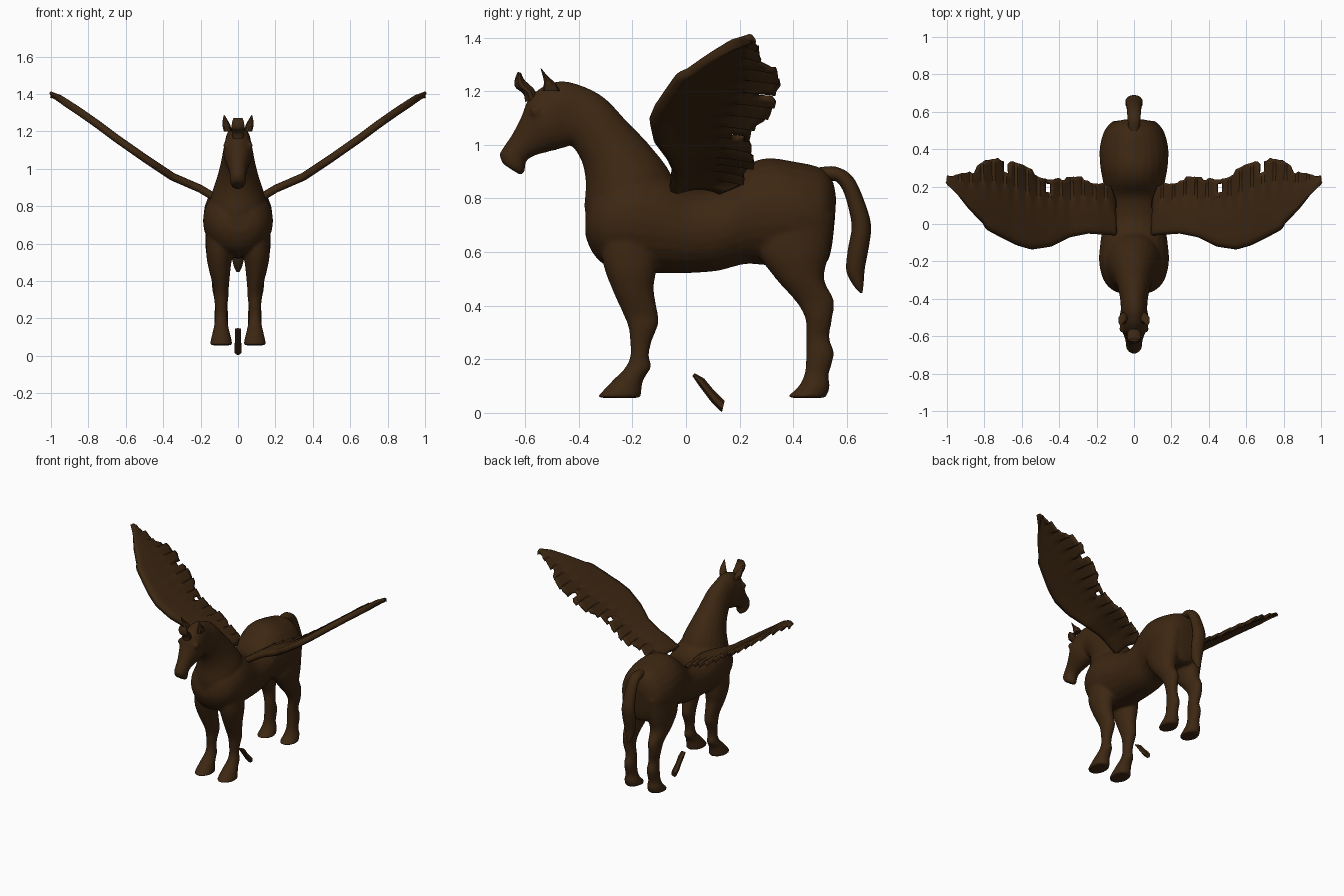
import bpy, bmesh, math, random
from mathutils import Vector

random.seed(4)
brown = bpy.data.materials.new("dark brown")
brown.diffuse_color = (0.046, 0.020, 0.006, 1)


def finish(bm, name, angle=35):
    bmesh.ops.recalc_face_normals(bm, faces=bm.faces)
    me = bpy.data.meshes.new(name)
    bm.to_mesh(me)
    bm.free()
    me.materials.append(brown)
    ob = bpy.data.objects.new(name, me)
    bpy.context.collection.objects.link(ob)
    bpy.context.view_layer.objects.active = ob
    for o in bpy.data.objects:
        o.select_set(o == ob)
    bpy.ops.object.shade_smooth_by_angle(angle=math.radians(angle))
    return ob


def catmull(rows, steps):
    """Smooth a list of number tuples."""
    out = []
    for i in range(len(rows) - 1):
        a, b = rows[max(i - 1, 0)], rows[i]
        c, d = rows[i + 1], rows[min(i + 2, len(rows) - 1)]
        for s in range(steps):
            t = s / steps
            out.append(tuple(
                q + 0.5 * t * (r - p + t * (2 * p - 5 * q + 4 * r - w + t * (3 * (q - r) + w - p)))
                for p, q, r, w in zip(a, b, c, d)))
    return out + [rows[-1]]


def loft(bm, rings, xc=None, sides=24, steps=4, side=1):
    """Skin ellipses; ring = (x centre), y1, z1, y2, z2, half width."""
    if xc is not None:
        rings = [(xc,) + r for r in rings]
    loops = []
    for x, y1, z1, y2, z2, w in catmull(rings, steps):
        mid = Vector((x * side, (y1 + y2) / 2, (z1 + z2) / 2))
        axis = Vector((0, (y1 - y2) / 2, (z1 - z2) / 2))
        loops.append([bm.verts.new(mid + axis * math.cos(a) + Vector((w * math.sin(a), 0, 0)))
                      for a in (2 * math.pi * k / sides for k in range(sides))])
    for p, q in zip(loops, loops[1:]):
        for k in range(sides):
            n = (k + 1) % sides
            bm.faces.new((p[k], p[n], q[n], q[k]))
    bm.faces.new(loops[0])
    bm.faces.new(loops[-1])


def interp(pts, x):
    for (xa, ya), (xb, yb) in zip(pts, pts[1:]):
        if x <= xb:
            return ya + (yb - ya) * (x - xa) / (xb - xa)
    return pts[-1][1]


# Horse body: torso, neck, head and legs fused into one skin
torso = [(-.375, .74, -.375, .66, .06), (-.35, .82, -.35, .60, .12), (-.29, .88, -.30, .55, .165),
         (-.2, .92, -.2, .525, .187), (-.1, .90, -.1, .52, .18), (.02, .84, .02, .522, .165),
         (.14, .85, .12, .53, .16), (.22, .92, .22, .555, .165), (.30, .95, .31, .55, .18),
         (.40, .938, .42, .55, .183), (.50, .915, .51, .55, .155), (.545, .87, .54, .6, .11),
         (.56, .80, .555, .72, .06)]
neck = [(-.05, .88, -.36, .66, .15), (-.08, .93, -.378, .76, .145), (-.15, 1.015, -.374, .86, .115),
        (-.22, 1.087, -.39, .94, .095), (-.30, 1.172, -.43, 1.0, .08), (-.38, 1.217, -.46, 1.0, .072),
        (-.46, 1.238, -.5, 1.02, .07), (-.52, 1.225, -.53, 1.04, .055)]
head = [(-.47, 1.235, -.42, 1.04, .055), (-.53, 1.22, -.43, 1.0, .075), (-.588, 1.17, -.47, .985, .077),
        (-.612, 1.11, -.52, .972, .064), (-.645, 1.045, -.57, .957, .049), (-.678, .995, -.597, .935, .044),
        (-.695, .965, -.602, .897, .043), (-.685, .93, -.62, .888, .032)]
front_leg = [(.095, -.32, .70, -.1, .70, .07), (.10, -.31, .56, -.11, .54, .07),
             (.098, -.275, .46, -.12, .46, .058), (.09, -.235, .37, -.103, .36, .041),
             (.09, -.215, .32, -.103, .33, .04), (.09, -.208, .26, -.13, .26, .033),
             (.09, -.208, .21, -.138, .21, .032), (.09, -.23, .165, -.13, .17, .037),
             (.09, -.27, .125, -.16, .12, .047), (.09, -.335, .056, -.168, .056, .062)]
hind_leg = [(.09, .28, .72, .555, .74, .08), (.095, .27, .60, .535, .60, .08),
            (.10, .335, .50, .515, .50, .062), (.10, .41, .415, .552, .42, .043),
            (.10, .445, .35, .545, .35, .037), (.09, .448, .28, .535, .28, .033),
            (.09, .448, .22, .552, .22, .037), (.09, .443, .15, .532, .14, .037),
            (.09, .42, .10, .537, .10, .049), (.09, .372, .056, .522, .056, .058)]
bm = bmesh.new()
for part in (torso, neck, head):
    loft(bm, part, xc=0)
for s in (1, -1):
    loft(bm, front_leg, side=s)
    loft(bm, hind_leg, side=s)
    # brow bump over the eye
    ball = bmesh.ops.create_uvsphere(bm, u_segments=12, v_segments=8, radius=.02)["verts"]
    bmesh.ops.translate(bm, verts=ball, vec=(s * .062, -.562, 1.125))
body = finish(bm, "horse_body")
rm = body.modifiers.new("fuse", 'REMESH')
rm.mode = 'VOXEL'
rm.voxel_size = 0.009
rm.use_smooth_shade = True
sm = body.modifiers.new("soften", 'SMOOTH')
sm.factor, sm.iterations = 0.5, 6

# Tail
bm = bmesh.new()
loft(bm, [(.49, .915, .51, .85, .03), (.56, .918, .555, .865, .035), (.622, .88, .585, .83, .038),
          (.665, .79, .607, .76, .042), (.69, .70, .618, .69, .047), (.682, .62, .604, .61, .046),
          (.667, .54, .598, .53, .036), (.662, .48, .625, .475, .022), (.658, .447, .65, .447, .008)],
     xc=0, sides=14)
finish(bm, "tail")

# Ears
bm = bmesh.new()
for s in (1, -1):
    loft(bm, [(.055, -.535, 1.20, -.47, 1.20, .022), (.062, -.53, 1.235, -.487, 1.23, .022),
              (.069, -.537, 1.265, -.515, 1.255, .013), (.073, -.543, 1.286, -.539, 1.284, .003)],
         sides=10, side=s)
finish(bm, "ears")

# Forelock tuft
bm = bmesh.new()
loft(bm, [(-.60, 1.16, -.55, 1.17, .03), (-.607, 1.19, -.565, 1.205, .035),
          (-.637, 1.215, -.585, 1.225, .036), (-.638, 1.245, -.605, 1.245, .034),
          (-.627, 1.272, -.615, 1.268, .026)], xc=0, sides=10)
finish(bm, "forelock")

# Wings: outline seen from above, height seen from the front
lead = [(.10, -.06), (.25, -.05), (.35, -.07), (.45, -.12), (.55, -.135), (.62, -.115), (.70, -.075),
        (.785, -.03), (.80, .0), (.88, .08), (.95, .165), (1.0, .23)]
trail = [(.10, .14), (.13, .22), (.30, .25), (.45, .25), (.53, .275), (.60, .315), (.66, .335),
         (.73, .355), (.80, .335), (.85, .295), (.90, .275), (1.0, .262)]
rise = [(.10, .835), (.20, .895), (.35, .96), (.50, 1.06), (.65, 1.165), (.75, 1.24),
        (.85, 1.31), (.95, 1.375), (1.0, 1.395)]
COLS, ROWS = 60, 14
jag = [random.uniform(-.022, .008) for _ in range(COLS + 1)]
bm = bmesh.new()
grid, weights = [], []
for i in range(COLS + 1):
    x = .10 + .90 * i / COLS
    a, b = interp(lead, x), interp(trail, x)
    col = []
    for j in range(ROWS + 1):
        v = j / ROWS
        blend = max(0, (v - .45) / .55)
        y = a + (b - a) * v + jag[i // 2] * blend ** 3
        # camber plus overlapping feather ridges
        z = interp(rise, x) + .012 * math.sin(math.pi * v) - .006 + .011 * blend * ((i % 4) / 1.5 - 1)
        col.append(bm.verts.new((x, y, z)))
        weights.append(max(.3, 1 - 1.1 * v) * (1 if j else .6))
    grid.append(col)
holes = [(.69, .30), (.465, .195)]
for i in range(COLS):
    for j in range(ROWS):
        quad = (grid[i][j], grid[i + 1][j], grid[i + 1][j + 1], grid[i][j + 1])
        c = sum((q.co for q in quad), Vector()) / 4
        if not any(abs(c.x - hx) < .014 and abs(c.y - hy) < .02 for hx, hy in holes):
            bm.faces.new(quad)
wings = finish(bm, "wings", 30)
vg = wings.vertex_groups.new(name="thickness")
for k, w in enumerate(weights):
    vg.add([k], w, 'REPLACE')
so = wings.modifiers.new("thickness", 'SOLIDIFY')
so.thickness, so.offset, so.vertex_group = .045, 0, "thickness"
mi = wings.modifiers.new("other side", 'MIRROR')
mi.use_mirror_merge = False

# Loose feather lying under the belly
bm = bmesh.new()
loft(bm, [(.024, .138, .032, .148, .018), (.045, .106, .068, .128, .02), (.075, .066, .095, .095, .018),
          (.098, .036, .12, .068, .021), (.134, .002, .144, .045, .02)], xc=0, sides=6, steps=1)
finish(bm, "loose_feather", 20)
